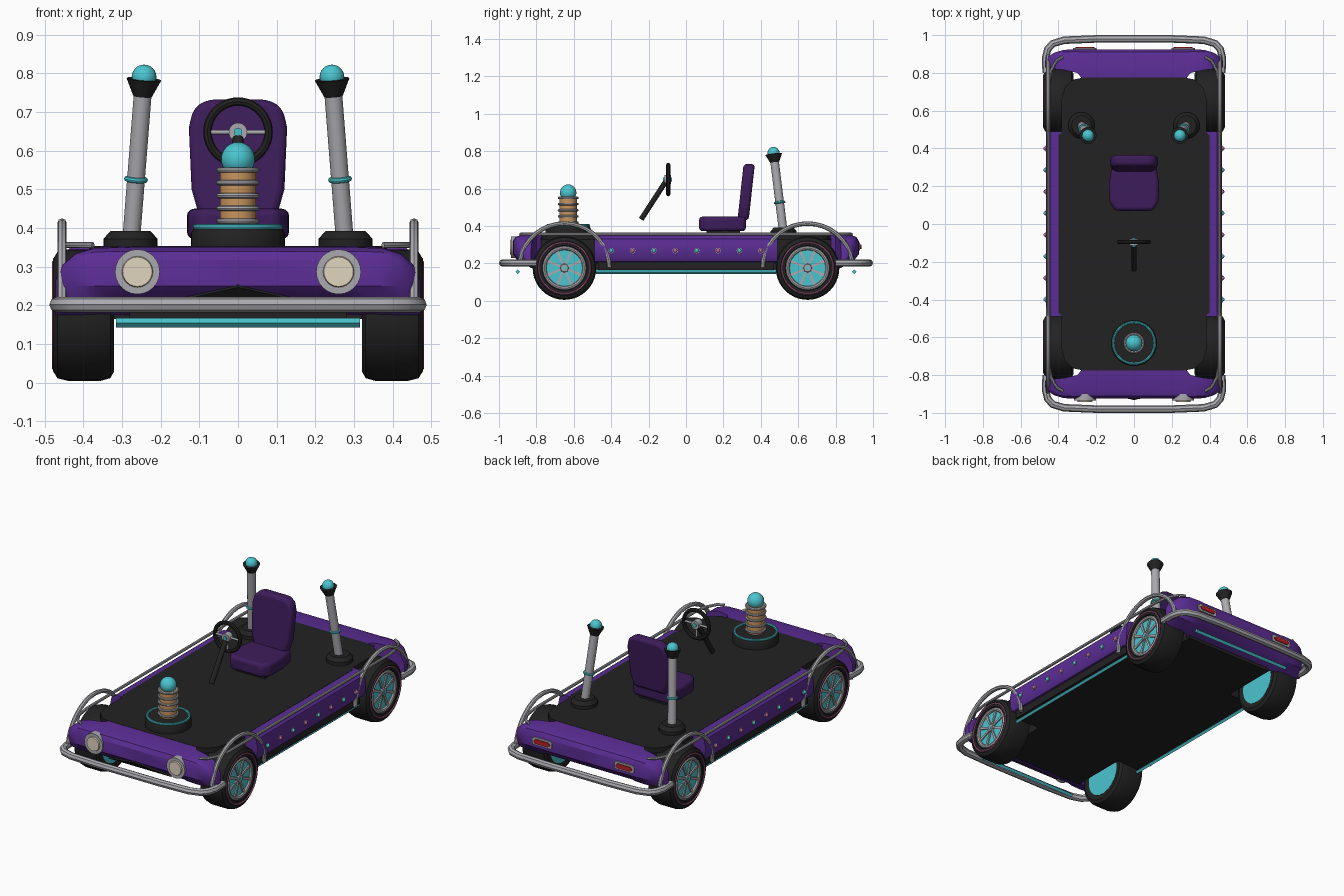
import bpy, bmesh, math
from mathutils import Vector

if "Cube" in bpy.data.objects:
    bpy.data.objects.remove(bpy.data.objects["Cube"])


def material(name, rgb):
    m = bpy.data.materials.new(name)
    m.diffuse_color = (*rgb, 1)
    m.use_nodes = True
    m.node_tree.nodes["Principled BSDF"].inputs["Base Color"].default_value = m.diffuse_color
    return m


PURPLE = material("purple paint", (0.105, 0.026, 0.30))
PLUM = material("plum upholstery", (0.047, 0.012, 0.105))
BLACK = material("black", (0.016, 0.016, 0.016))
GREY = material("silver metal", (0.40, 0.40, 0.43))
TEAL = material("teal", (0.07, 0.56, 0.63))
TAN = material("tan", (0.58, 0.30, 0.11))
CREAM = material("cream lens", (0.75, 0.66, 0.52))
RED = material("red lens", (0.50, 0.015, 0.02))
PINK = material("pink", (0.55, 0.13, 0.32))


def finish(bm, name, mat, bevel=0):
    bmesh.ops.remove_doubles(bm, verts=bm.verts, dist=1e-5)
    bmesh.ops.recalc_face_normals(bm, faces=bm.faces)
    me = bpy.data.meshes.new(name)
    bm.to_mesh(me)
    bm.free()
    me.materials.append(mat)
    ob = bpy.data.objects.new(name, me)
    bpy.context.collection.objects.link(ob)
    if bevel:
        b = ob.modifiers.new("soft edges", 'BEVEL')
        b.width, b.segments = bevel, 3
    return ob


def loft(name, mat, sections, bevel=0):
    """Skin between matching closed outlines and cap both ends."""
    bm = bmesh.new()
    rows = [[bm.verts.new(p) for p in s] for s in sections]
    n = len(rows[0])
    for a, b in zip(rows, rows[1:]):
        for i in range(n):
            bm.faces.new((a[i], a[(i + 1) % n], b[(i + 1) % n], b[i]))
    bm.faces.new(rows[0])
    bm.faces.new(rows[-1])
    return finish(bm, name, mat, bevel)


def slab(name, mat, outline, z0, z1, bevel=0):
    return loft(name, mat, [[(x, y, z) for x, y in outline] for z in (z0, z1)], bevel)


def lathe(name, mat, profile, loc, axis=(0, 0, 1), n=28, closed=False):
    """Turn a (radius, height) profile about an axis."""
    bm = bmesh.new()
    q = Vector(axis).to_track_quat('Z', 'Y')
    rows = []
    for k in range(n):
        a = 2 * math.pi * k / n
        rows.append([bm.verts.new(Vector(loc) + q @ Vector((r * math.cos(a), r * math.sin(a), h)))
                     for r, h in profile])
    m = len(profile)
    for k in range(n):
        a, b = rows[k], rows[(k + 1) % n]
        for i in range(m if closed else m - 1):
            j = (i + 1) % m
            bm.faces.new((a[i], b[i], b[j], a[j]))
    return finish(bm, name, mat)


def rod(name, mat, p0, p1, r0, r1=None, n=24):
    d = Vector(p1) - Vector(p0)
    r1 = r0 if r1 is None else r1
    return lathe(name, mat, [(0, 0), (r0, 0), (r1, d.length), (0, d.length)], p0, d, n)


def ball(name, mat, loc, r, n=24):
    prof = [(r * math.sin(math.pi * i / 12), -r * math.cos(math.pi * i / 12)) for i in range(13)]
    prof[0], prof[-1] = (0, -r), (0, r)
    return lathe(name, mat, prof, loc, n=n)


def ring(name, mat, loc, axis, R, r, n=36):
    prof = [(R + r * math.cos(math.pi * i / 4), r * math.sin(math.pi * i / 4)) for i in range(8)]
    return lathe(name, mat, prof, loc, axis, n, closed=True)


def pipe(name, mat, pts, r):
    cu = bpy.data.curves.new(name, 'CURVE')
    cu.dimensions = '3D'
    cu.bevel_depth, cu.bevel_resolution, cu.use_fill_caps = r, 2, True
    sp = cu.splines.new('POLY')
    sp.points.add(len(pts) - 1)
    for p, c in zip(sp.points, pts):
        p.co = (*c, 1)
    cu.materials.append(mat)
    ob = bpy.data.objects.new(name, cu)
    bpy.context.collection.objects.link(ob)
    bpy.ops.object.select_all(action='DESELECT')
    ob.select_set(True)
    bpy.context.view_layer.objects.active = ob
    bpy.ops.object.convert(target='MESH')


def mirrored(half):
    """Mirror a right-hand outline quarter into a full plan outline."""
    right = half + [(x, -y) for x, y in reversed(half)]
    return right + [(-x, y) for x, y in reversed(right)]


# Floor pan and deck
slab("floor_pan", BLACK, mirrored([(0.28, 0.80), (0.28, 0.47), (0.44, 0.47)]), 0.165, 0.335)
slab("deck", BLACK, mirrored([(0.27, 0.775), (0.32, 0.765), (0.365, 0.725), (0.385, 0.66),
                              (0.385, 0.48), (0.40, 0.47)]), 0.325, 0.353)

# Front and rear body ends
stations = [(0.0, 0.77, 0.925, 0.352), (0.275, 0.77, 0.925, 0.352), (0.30, 0.80, 0.925, 0.352),
            (0.37, 0.815, 0.922, 0.350), (0.42, 0.82, 0.908, 0.335), (0.455, 0.825, 0.885, 0.305),
            (0.472, 0.83, 0.86, 0.265)]
stations = [(-x, a, b, c) for x, a, b, c in reversed(stations[1:])] + stations
for s, end in ((-1, "front"), (1, "rear")):
    secs = []
    for x, yi, yf, zt in stations:
        d = yf - yi
        secs.append([(x, s * y, z) for y, z in (
            (yi, zt), (yf - 0.3 * d, zt - 0.002), (yf - 0.1 * d, zt - 0.012), (yf, zt - 0.035),
            (yf, min(0.25, zt - 0.04)), (yf - 0.3 * d, 0.205), (yi, 0.175))])
    loft(end + "_body", PURPLE, secs)
    # Wrap-round bumper and underglow tube
    half = [(0.465, 0.80), (0.468, 0.88), (0.457, 0.925), (0.43, 0.955), (0.37, 0.973), (0.20, 0.98)]
    path = half + [(-x, y) for x, y in reversed(half)]
    pipe(end + "_bumper", GREY, [(x, s * y, 0.202) for x, y in path], 0.02)
    rod(end + "_glow_tube", TEAL, (-0.315, s * 0.9, 0.155), (0.315, s * 0.9, 0.155), 0.012, n=4)
loft("front_grille", BLACK, [[(x, -0.925 + (0.25 - z) - o, z - o) for x, z in
                              ((-0.2, 0.207), (0.2, 0.207), (0, 0.252))] for o in (-0.004, 0.005)])

for s in (-1, 1):
    side = "right" if s > 0 else "left"
    # Side panel, underglow and studs
    prof = [(0.385, 0.353), (0.435, 0.348), (0.458, 0.33), (0.466, 0.29), (0.464, 0.235), (0.45, 0.21), (0.39, 0.20)]
    loft(side + "_side_panel", PURPLE, [[(s * x, y, z) for x, z in prof] for y in (-0.49, 0.49)])
    rod(side + "_glow_tube", TEAL, (s * 0.425, -0.48, 0.155), (s * 0.425, 0.48, 0.155), 0.011, n=4)
    for i in range(8):
        y = -0.4 + i * 0.8 / 7
        rod("stud_bezel", GREY, (s * 0.46, y, 0.268), (s * 0.469, y, 0.268), 0.015, n=12)
        ball("side_stud", PINK if i % 2 else TEAL, (s * 0.468, y, 0.268), 0.011, 12)
    # Side rail with inward ends
    half = [(0.375, 0.885), (0.41, 0.865), (0.44, 0.81), (0.453, 0.72)]
    path = half + [(x, -y) for x, y in reversed(half)]
    pipe(side + "_rail", GREY, [(s * x, y, 0.356) for x, y in path], 0.008)

    for e in (-1, 1):
        yc, zc, ax = e * 0.65, 0.175, (s, 0, 0)
        # Arch bar over each wheel
        pipe("wheel_arch_bar", GREY,
             [(s * 0.455, yc - e * 0.24 * math.cos(a), 0.178 + 0.235 * math.sin(a))
              for a in [math.radians(t) for t in range(0, 171, 10)]], 0.012)
        # Wheel: tyre, disc, rim, spokes
        tyre = [(0.115, 0.325), (0.145, 0.32), (0.163, 0.33), (0.17, 0.355), (0.17, 0.44),
                (0.163, 0.467), (0.145, 0.478), (0.12, 0.475), (0.115, 0.455)]
        lathe("tyre", BLACK, tyre, (0, yc, zc), ax, 40, closed=True)
        rod("wheel_disc", TEAL, (s * 0.324, yc, zc), (s * 0.46, yc, zc), 0.117, n=36)
        ring("wheel_rim", GREY, (s * 0.463, yc, zc), ax, 0.107, 0.011)
        ring("tyre_stripe", PINK, (s * 0.477, yc, zc), ax, 0.137, 0.004)
        rod("wheel_hub", GREY, (s * 0.45, yc, zc), (s * 0.472, yc, zc), 0.026, 0.02)
        rod("hub_cap", TEAL, (s * 0.47, yc, zc), (s * 0.475, yc, zc), 0.01, n=12)
        for k in range(8):
            a = math.radians(22.5 + 45 * k)
            c, d = math.cos(a), math.sin(a)
            loft("wheel_spoke", GREY, [[(s * x, yc + r * c - w * d, zc + r * d + w * c) for r, w in
                 ((0.015, -0.005), (0.105, -0.008), (0.105, 0.008), (0.015, 0.005))] for x in (0.455, 0.467)])

    # Headlight and tail light
    rod("headlight_bezel", GREY, (s * 0.26, -0.90, 0.287), (s * 0.26, -0.935, 0.287), 0.058)
    rod("headlight_lens", CREAM, (s * 0.26, -0.92, 0.287), (s * 0.26, -0.942, 0.287), 0.045, 0.038)
    for nm, mat, w, h, y in (("tail_light_frame", GREY, 0.062, 0.022, 0.931), ("tail_light_lens", RED, 0.05, 0.012, 0.937)):
        out = [(a * (w - c), b * (h - d)) for a, b, c, d in (
            (-1, -1, 0.01, 0), (1, -1, 0.01, 0), (1, -1, 0, 0.009), (1, 1, 0, 0.009),
            (1, 1, 0.01, 0), (-1, 1, 0.01, 0), (-1, 1, 0, 0.009), (-1, -1, 0, 0.009))]
        loft(nm, mat, [[(s * 0.26 + x, yy, 0.29 + z) for x, z in out] for yy in (0.915, y)])

    # Leaning rear post with cup and ball
    lo, hi = Vector((s * 0.276, 0.52, 0.37)), Vector((s * 0.246, 0.473, 0.75))
    d = (hi - lo).normalized()
    lathe("post_base", BLACK, [(0, 0), (0.07, 0), (0.07, 0.022), (0.052, 0.042), (0, 0.042)], (s * 0.278, 0.522, 0.35))
    rod("post", GREY, lo, hi, 0.023)
    ring("post_ring", TEAL, lo.lerp(hi, 0.41), d, 0.024, 0.007)
    rod("post_cup", BLACK, hi - d * 0.01, hi + d * 0.035, 0.024, 0.045)
    ball("post_ball", TEAL, hi + d * 0.041, 0.032)

# Sprung front pillar
P = (0, -0.63, 0)
lathe("pillar_base", BLACK, [(0, 0.35), (0.122, 0.35), (0.122, 0.385), (0.112, 0.403), (0, 0.403)], P, n=36)
ring("pillar_base_ring", TEAL, (0, -0.63, 0.403), (0, 0, 1), 0.11, 0.007)
rod("pillar", TAN, (0, -0.63, 0.40), (0, -0.63, 0.555), 0.046)
for i in range(5):
    ring("pillar_coil", GREY, (0, -0.63, 0.418 + 0.033 * i), (0, 0, 1), 0.049, 0.007)
ball("pillar_ball", TEAL, (0, -0.63, 0.578), 0.044)

# Steering wheel and column
C = (0, -0.095, 0.648)
ring("steering_wheel", BLACK, C, (0, 1, 0), 0.079, 0.011)
rod("steering_column", BLACK, (0, -0.24, 0.435), (0, -0.112, 0.632), 0.014)
rod("steering_crossbar", GREY, (-0.075, -0.095, 0.648), (0.075, -0.095, 0.648), 0.006, n=12)
rod("steering_lower_spoke", GREY, (0, -0.095, 0.648), (0, -0.095, 0.575), 0.006, n=12)
rod("steering_hub", GREY, (0, -0.115, 0.648), (0, -0.08, 0.648), 0.024)
rod("steering_button", TEAL, (0, -0.122, 0.648), (0, -0.074, 0.648), 0.011)

# Seat
slab("seat_cushion", PLUM, [(-0.10, 0.07), (0.10, 0.07), (0.13, 0.115), (0.132, 0.22), (0.115, 0.32),
                            (-0.115, 0.32), (-0.132, 0.22), (-0.13, 0.115)], 0.372, 0.45, 0.018)
back = [(0.10, 0.43), (0.12, 0.50), (0.127, 0.66), (0.115, 0.71), (0.08, 0.732)]
back += [(-x, z) for x, z in reversed(back)]
loft("seat_back", PLUM, [[(x, y + 0.11 * (z - 0.43), z) for x, z in back] for y in (0.275, 0.335)], 0.018)
slab("seat_mount", BLACK, [(-0.09, 0.11), (0.09, 0.11), (0.09, 0.29), (-0.09, 0.29)], 0.345, 0.38)

# Smooth curved surfaces, keep hard edges
bpy.ops.object.select_all(action='SELECT')
bpy.context.view_layer.objects.active = bpy.data.objects["deck"]
bpy.ops.object.shade_smooth_by_angle(angle=math.radians(32))
